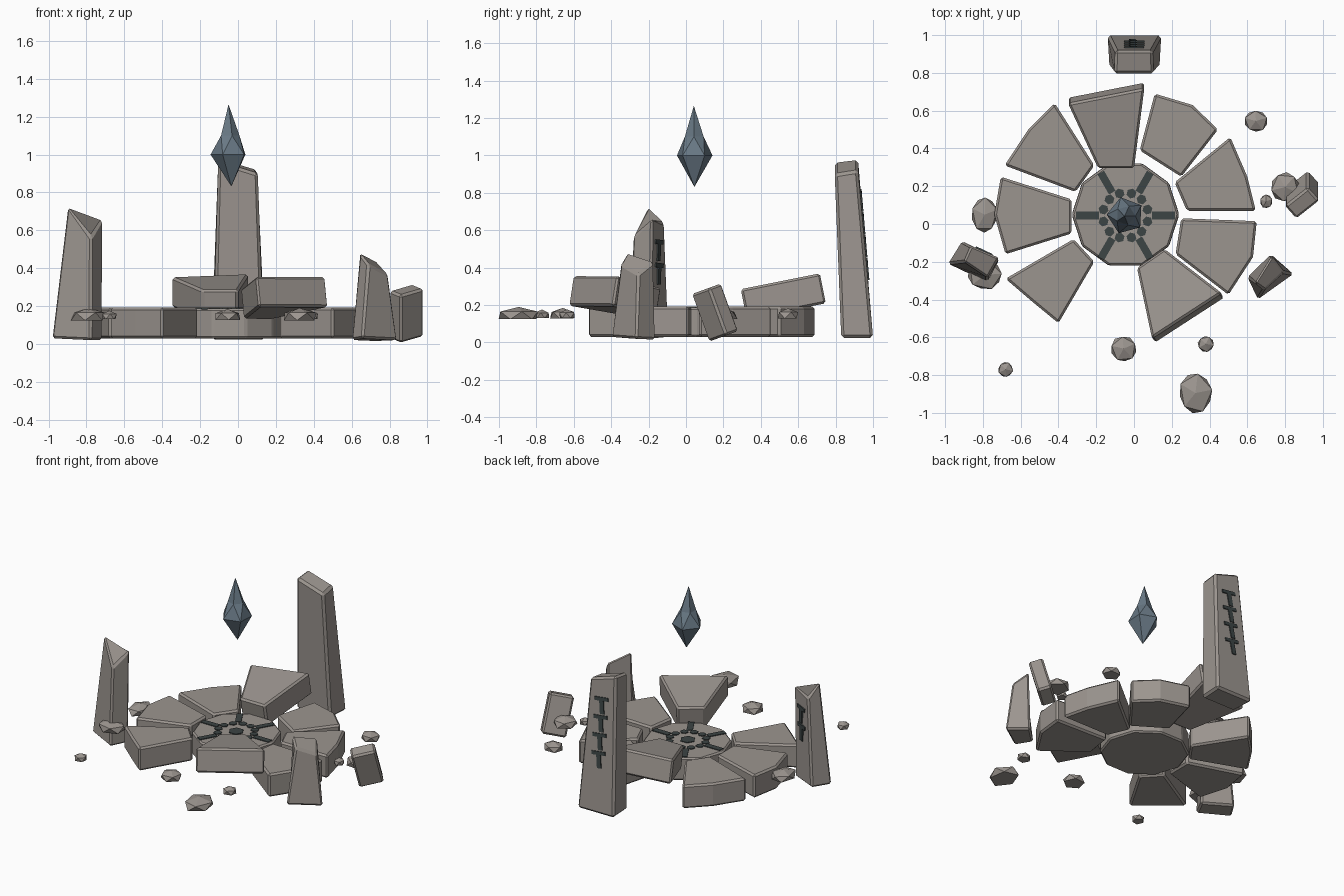
import bpy, bmesh, math, random
from mathutils import Matrix, Vector

random.seed(4)
cube = bpy.data.objects.get("Cube")
if cube:
    bpy.data.objects.remove(cube, do_unlink=True)


def material(name, rgb):
    m = bpy.data.materials.new(name)
    m.use_nodes = True
    m.diffuse_color = (*rgb, 1)
    m.node_tree.nodes["Principled BSDF"].inputs["Base Color"].default_value = (*rgb, 1)
    return m


STONE = material("warm grey stone", (0.33, 0.30, 0.275))
RUNE = material("dark rune", (0.045, 0.058, 0.058))
CRYSTAL = material("blue grey crystal", (0.14, 0.19, 0.235))
CX, CY = -0.045, 0.045  # middle of the ring


def finish(name, bm, mat, bevel=0.0):
    bmesh.ops.recalc_face_normals(bm, faces=bm.faces)
    mesh = bpy.data.meshes.new(name)
    bm.to_mesh(mesh)
    bm.free()
    mesh.materials.append(mat)
    ob = bpy.data.objects.new(name, mesh)
    bpy.context.collection.objects.link(ob)
    if bevel:
        mod = ob.modifiers.new("worn edges", "BEVEL")
        mod.width = bevel
        mod.segments = 1
        mod.limit_method = "ANGLE"
        mod.angle_limit = math.radians(35)
    return ob


def add_prism(bm, lower, upper):
    lo = [bm.verts.new(p) for p in lower]
    up = [bm.verts.new(p) for p in upper]
    bm.faces.new(lo[::-1])
    bm.faces.new(up)
    for i in range(len(lo)):
        j = (i + 1) % len(lo)
        bm.faces.new((lo[i], lo[j], up[j], up[i]))


def block(name, lower, upper, bevel=0.012):
    bm = bmesh.new()
    add_prism(bm, lower, upper)
    return finish(name, bm, STONE, bevel)


def ngon(x, y, r, n, z, turn=0.0):
    return [(x + r * math.cos(turn + math.tau * i / n),
             y + r * math.sin(turn + math.tau * i / n), z) for i in range(n)]


# Central disc
block("central_disc", ngon(CX, CY + 0.005, 0.285, 10, 0.03), ngon(CX, CY + 0.005, 0.283, 10, 0.187), 0.01)

# Paving wedges lying flat around the disc
wedges = {
    "wedge_left": [(-.705, .25), (-.74, .05), (-.68, -.16), (-.33, -.05), (-.33, .13)],
    "wedge_back_left": [(-.42, .64), (-.56, .5), (-.685, .31), (-.31, .17), (-.21, .31)],
    "wedge_back_right": [(.11, .69), (.03, .39), (.25, .25), (.445, .5), (.31, .63)],
    "wedge_right_back": [(.51, .46), (.215, .22), (.28, .07), (.645, .07), (.6, .25)],
    "wedge_right_front": [(.25, .03), (.22, -.16), (.5, -.375), (.63, -.175), (.65, .015)],
    "wedge_front_left": [(-.32, -.08), (-.68, -.29), (-.54, -.41), (-.4, -.525), (-.21, -.2)],
}
for name, pts in wedges.items():
    block(name, [(x, y, 0.03) for x, y in pts], [(x, y, 0.192) for x, y in pts])


# Two wedges heaved up at their outer ends
def heaved(name, pts, start, outward, z, slope):
    d = Vector(outward).normalized()
    low, high = [], []
    for p in pts:
        lift = slope * (Vector(p) - Vector(start)).dot(d)
        q = Vector(p) - d * slope * 0.16
        low.append((*p, z + lift))
        high.append((*q, z + 0.16 + lift))
    block(name, low, high)


heaved("wedge_raised_back", [(-.35, .67), (-.19, .325), (0, .325), (.055, .75)],
       (-.1, .325), (0, 1), 0.125, 0.2)
heaved("wedge_raised_front", [(.175, -.155), (.03, -.255), (.11, -.63), (.48, -.39)],
       (.1, -.2), (.53, -.85), 0.13, 0.18)

# Inlaid emblem on the disc
bm = bmesh.new()
add_prism(bm, ngon(CX, CY, 0.05, 6, 0.183), ngon(CX, CY, 0.05, 6, 0.192))
for i in range(12):
    a = math.radians(15 + 30 * i)
    x, y = CX + 0.12 * math.cos(a), CY + 0.12 * math.sin(a)
    add_prism(bm, ngon(x, y, 0.027, 6, 0.183, a), ngon(x, y, 0.027, 6, 0.192, a))
for i in range(6):
    turn = Matrix.Translation((CX, CY, 0)) @ Matrix.Rotation(math.radians(60 * i), 4, "Z")
    bar = [(0.14, -0.02), (0.262, -0.02), (0.262, 0.02), (0.14, 0.02)]
    add_prism(bm, [turn @ Vector((*p, 0.183)) for p in bar], [turn @ Vector((*p, 0.192)) for p in bar])
finish("disc_emblem", bm, RUNE)


# Column of T-shaped runes on one face of a pillar
def runes(name, bl, br, tr, tl, first, last, count, width):
    bl, br, tr, tl = map(Vector, (bl, br, tr, tl))
    u = (br - bl + tr - tl).normalized()
    up = (tl - bl + tr - br) / 2
    n = u.cross(up).normalized()
    v = n.cross(u)
    bm = bmesh.new()

    def plate(c, w, h):
        sides = [c + u * w * a / 2 + v * h * b / 2 for a, b in ((-1, -1), (1, -1), (1, 1), (-1, 1))]
        add_prism(bm, [p - n * 0.002 for p in sides], [p + n * 0.007 for p in sides])

    step = (first - last) / count
    for i in range(count):
        c = (bl + br) / 2 + up * (first - step * i)
        plate(c, width, 0.024)
        stub = step * up.length * 0.72
        plate(c - v * (stub / 2 + 0.012), 0.032, stub)
    finish(name, bm, RUNE)


# Tall back pillar
low = [(-.13, .83, .025), (.135, .83, .025), (.145, 1, .025), (-.14, 1, .025)]
top = [(-.105, .795, .965), (.105, .795, .9), (.1, .92, .92), (-.1, .92, .98)]
block("back_pillar", low, top, 0.015)
runes("back_pillar_runes", low[2], low[3], top[3], top[2], 0.84, 0.31, 4, 0.105)

# Left pillar with a slanted break
low = [(-.985, -.21, .03), (-.775, -.31, .02), (-.715, -.19, .02), (-.91, -.09, .03)]
top = [(-.9, -.2, .735), (-.775, -.285, .56), (-.712, -.18, .665), (-.865, -.115, .635)]
block("left_pillar", low, top)
runes("left_pillar_runes", low[2], low[3], top[3], top[2], 0.82, 0.42, 2, 0.09)

# Broken pillar on the right front
block("right_front_pillar",
      [(.6, -.28, .02), (.655, -.4, .03), (.845, -.265, .02), (.725, -.16, .015)],
      [(.64, -.315, .485), (.69, -.35, .42), (.795, -.255, .365), (.73, -.168, .435)])

# Toppled slab on the right
bm = bmesh.new()
bmesh.ops.create_cube(bm, size=1)
bm.transform(Matrix.Translation((0.89, 0.155, 0.16))
             @ Matrix.Rotation(math.radians(20), 4, "X")
             @ Matrix.Rotation(math.radians(40), 4, "Z")
             @ Matrix.Diagonal((0.16, 0.095, 0.27, 1)))
finish("toppled_slab", bm, STONE, 0.012)

# Flat-bottomed rubble: x, y, half width, half depth
rubble = [(-.79, .05, .07, .095), (-.79, -.27, .09, .08), (.645, .545, .065, .058),
          (.8, .195, .078, .08), (.7, .12, .034, .038), (-.68, -.77, .04, .04),
          (-.055, -.66, .07, .068), (.38, -.635, .043, .043), (.325, -.895, .09, .108)]
for i, (x, y, rx, ry) in enumerate(rubble):
    bm = bmesh.new()
    bmesh.ops.create_icosphere(bm, subdivisions=1, radius=1)
    spin = Matrix.Rotation(random.uniform(0, 1.2), 4, "Z")
    for v in bm.verts:
        v.co = spin @ v.co
        v.co.z = max(v.co.z, -0.45)
        v.co.x *= 1.08 + random.uniform(-.06, .06)
        v.co.y *= 1.08 + random.uniform(-.06, .06)
    high = 0.02 + 0.28 * rx
    bm.transform(Matrix.Translation((x, y, 0.145)) @ Matrix.Diagonal((rx, ry, high, 1)))
    finish(f"rubble_{i + 1}", bm, STONE)

# Floating crystal: two staggered five-sided rings between two points
bm = bmesh.new()
tip, foot = bm.verts.new((CX - .005, CY - .003, 1.265)), bm.verts.new((CX + .01, CY, 0.832))
wide = [bm.verts.new(p) for p in ngon(CX, CY, 0.1, 5, 1.0, math.radians(33))]
slim = [bm.verts.new(p) for p in ngon(CX, CY, 0.053, 5, 1.1, math.radians(69))]
for i in range(5):
    j = (i + 1) % 5
    bm.faces.new((foot, wide[j], wide[i]))
    bm.faces.new((wide[i], wide[j], slim[i]))
    bm.faces.new((wide[j], slim[j], slim[i]))
    bm.faces.new((slim[i], slim[j], tip))
finish("floating_crystal", bm, CRYSTAL)
